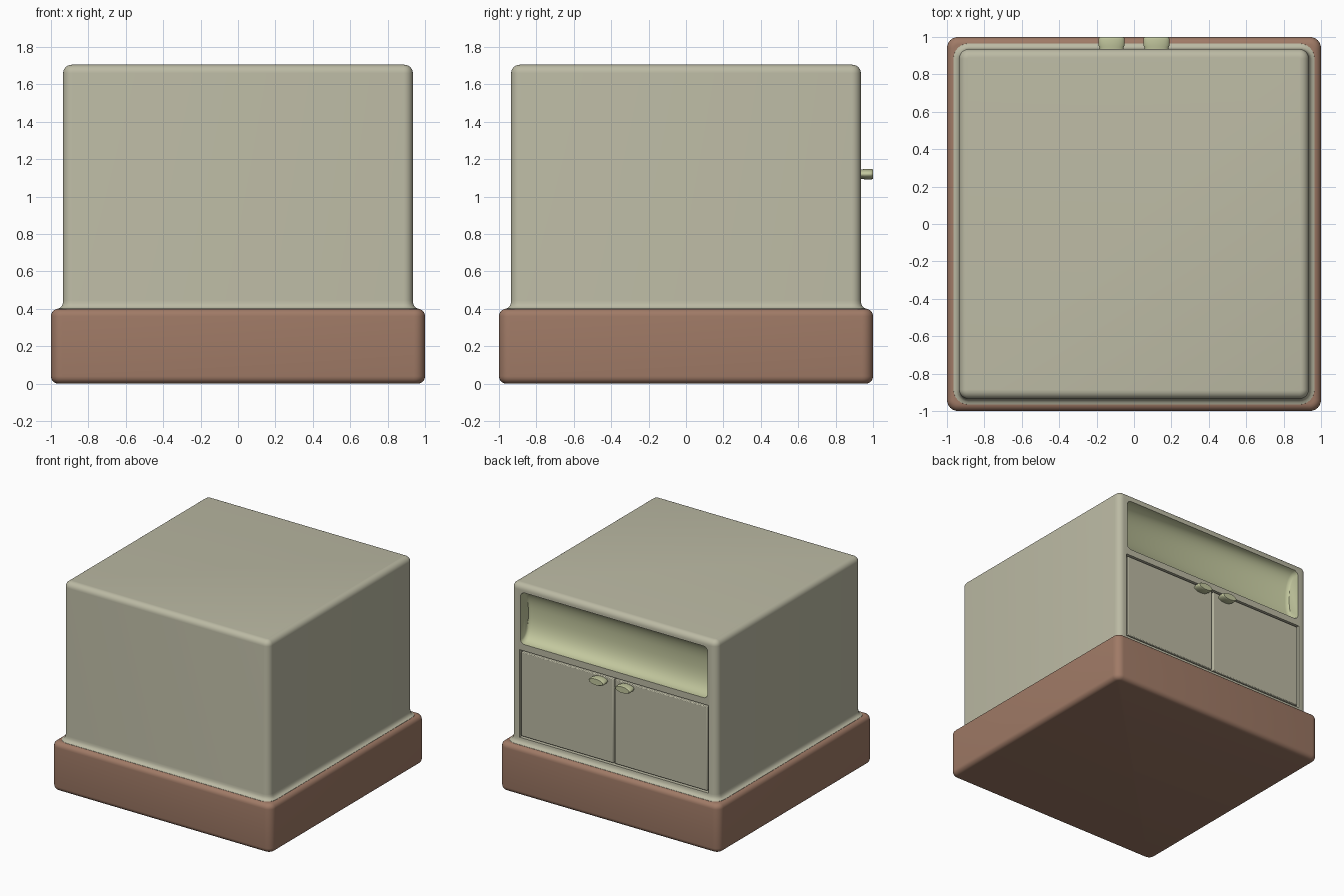
import bpy, bmesh
from math import sin, cos, pi, radians

if "Cube" in bpy.data.objects:
    bpy.data.objects.remove(bpy.data.objects["Cube"])


def material(name, rgb):
    m = bpy.data.materials.new(name)
    m.diffuse_color = (*rgb, 1)
    m.use_nodes = True
    m.node_tree.nodes["Principled BSDF"].inputs["Base Color"].default_value = m.diffuse_color
    return m


CREAM = material("cream", (0.50, 0.49, 0.37))
GREEN = material("pale_green", (0.54, 0.57, 0.34))
BROWN = material("brown", (0.35, 0.195, 0.133))


def loft(name, rings, mat):
    """Closed skin through equal-length rings of points, capped at both ends."""
    bm = bmesh.new()
    rows = [[bm.verts.new(p) for p in ring] for ring in rings]
    n = len(rows[0])
    for a, b in zip(rows, rows[1:]):
        for i in range(n):
            j = (i + 1) % n
            bm.faces.new((a[i], a[j], b[j], b[i]))
    bm.faces.new(rows[0][::-1])
    bm.faces.new(rows[-1])
    bmesh.ops.recalc_face_normals(bm, faces=bm.faces)
    me = bpy.data.meshes.new(name)
    bm.to_mesh(me)
    bm.free()
    ob = bpy.data.objects.new(name, me)
    bpy.context.collection.objects.link(ob)
    me.materials.append(mat)
    return ob


def box(name, x0, x1, y0, y1, z0, z1, mat, bevel=0.0):
    ob = loft(name, [[(x0, y0, z), (x1, y0, z), (x1, y1, z), (x0, y1, z)] for z in (z0, z1)], mat)
    if bevel:
        b = ob.modifiers.new("bevel", 'BEVEL')
        b.width, b.segments = bevel, 2
    return ob


def square_ring(h, z, r):
    """Rounded square of half-width h and corner radius r."""
    pts = []
    for k in range(4):
        cx = (h - r) * (1 if k in (0, 3) else -1)
        cy = (h - r) * (1 if k in (0, 1) else -1)
        for s in range(7):
            a = pi / 2 * (k + s / 6)
            pts.append((cx + r * cos(a), cy + r * sin(a), z))
    return pts


def arc(h, z, r, start, end):
    """(half-width, z) points of a rounded outer edge."""
    return [(h + r * cos(start + (end - start) * i / 6), z + r * sin(start + (end - start) * i / 6))
            for i in range(7)]


def smooth(ob, angle=35):
    bpy.ops.object.select_all(action='DESELECT')
    bpy.context.view_layer.objects.active = ob
    ob.select_set(True)
    bpy.ops.object.shade_smooth_by_angle(angle=radians(angle))


# Plinth with rounded edges
prof = arc(0.96, 0.04, 0.04, -pi / 2, 0) + arc(0.96, 0.36, 0.04, 0, pi / 2)
base = loft("base", [square_ring(h, z, 0.06 + h - 1.0) for h, z in prof], BROWN)
smooth(base)

# Cabinet body with a small flare where it meets the plinth
prof = [(0.967, 0.392), (0.965, 0.401), (0.952, 0.405), (0.942, 0.415), (0.937, 0.428), (0.935, 0.445)]
prof += arc(0.89, 1.66, 0.045, 0, pi / 2)
body = loft("cabinet_body", [square_ring(h, z, 0.05 + h - 0.935) for h, z in prof], CREAM)

# Curved niche cutter (runs along x, slightly rounded ends)
rings = []
for x, s in ((-0.85, 0.86), (-0.842, 0.94), (-0.82, 1), (0.82, 1), (0.842, 0.94), (0.85, 0.86)):
    ring = []
    for i in range(48):
        c, d = cos(2 * pi * i / 48), sin(2 * pi * i / 48)
        ring.append((x, 0.935 + 0.12 * s * abs(c) ** 0.85 * (1 if c > 0 else -1),
                     1.43 + 0.212 * s * abs(d) ** 0.85 * (1 if d > 0 else -1)))
    rings.append(ring)
niche = loft("niche_cutter", rings, GREEN)
recess = box("door_recess_cutter", -0.86, 0.86, 0.90, 1.0, 0.445, 1.165, CREAM)

for cutter in (niche, recess):
    m = body.modifiers.new("cut", 'BOOLEAN')
    m.operation, m.solver, m.object = 'DIFFERENCE', 'EXACT', cutter
    m.material_mode = 'TRANSFER'
    bpy.context.view_layer.objects.active = body
    bpy.ops.object.modifier_apply(modifier=m.name)
    bpy.data.objects.remove(cutter)
smooth(body)

# Doors and their oval knobs
for side, s in (("right", 1), ("left", -1)):
    xs = sorted((s * 0.006, s * 0.846))
    smooth(box(side + "_door", *xs, 0.89, 0.935, 0.459, 1.151, CREAM, 0.006))
    rings = [[(s * 0.12 + 0.07 * k * cos(a), y, 1.12 + 0.028 * k * sin(a))
              for a in (2 * pi * i / 32 for i in range(32))]
             for y, k in ((0.93, 0.9), (0.945, 0.93), (0.955, 1), (0.988, 1), (0.996, 0.96), (1.0, 0.88))]
    smooth(loft(side + "_handle", rings, GREEN))
